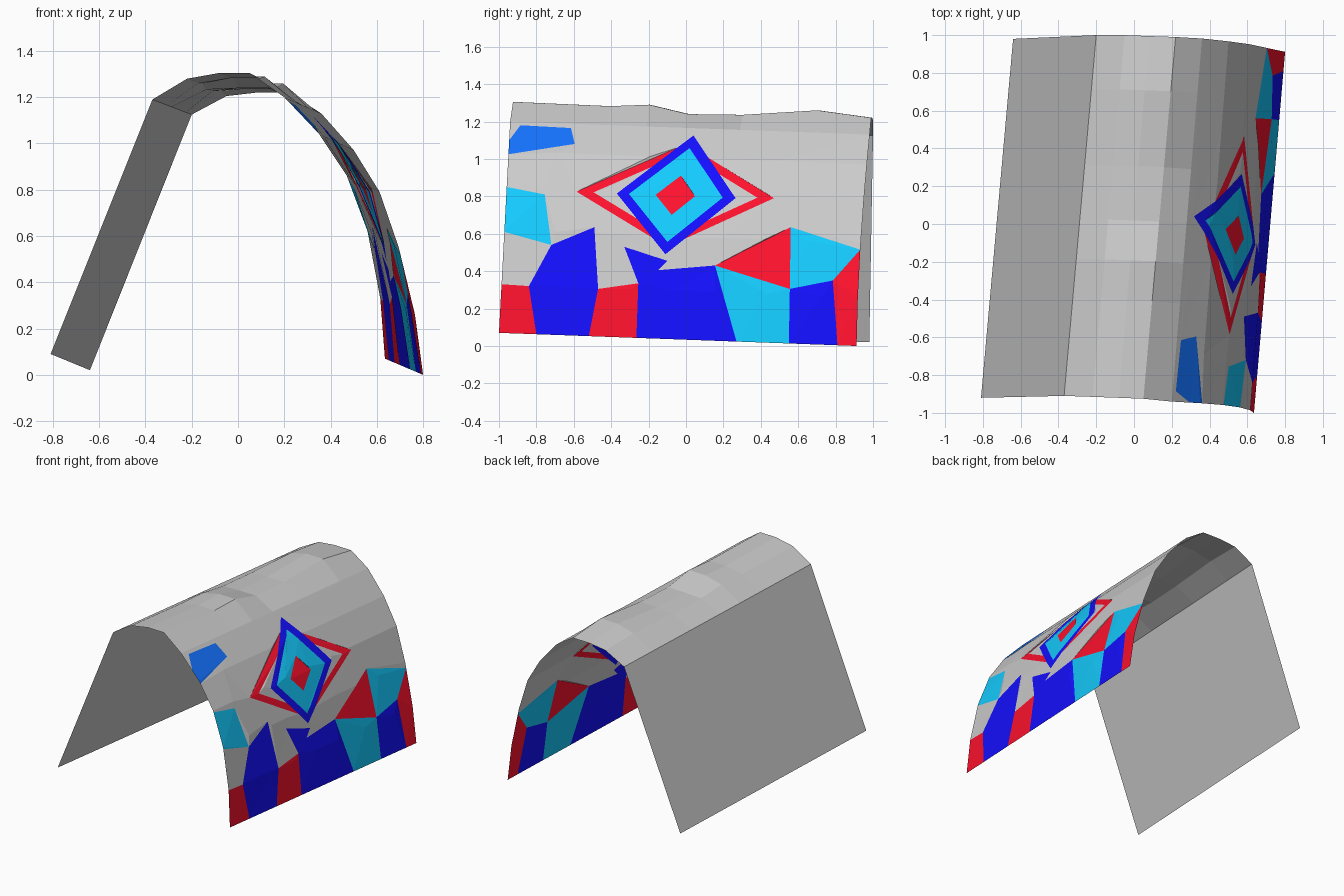
import bpy
import random
from mathutils import Vector
from mathutils.geometry import delaunay_2d_cdt

if "Cube" in bpy.data.objects:
    bpy.data.objects.remove(bpy.data.objects["Cube"])

random.seed(4)


def lerp(a, b, t):
    return a + (b - a) * t


def make_material(name, rgb):
    m = bpy.data.materials.new(name)
    m.diffuse_color = (*rgb, 1)
    m.use_nodes = True
    m.node_tree.nodes["Principled BSDF"].inputs["Base Color"].default_value = m.diffuse_color
    return m


def make_object(name, verts, faces):
    me = bpy.data.meshes.new(name)
    me.from_pydata(verts, [], faces)
    me.update()
    ob = bpy.data.objects.new(name, me)
    bpy.context.collection.objects.link(ob)
    return ob


# Left panel: one flat sloping sheet
make_object("left_panel",
            [(-.81, -.92, .09), (-.37, -.91, 1.19), (-.20, 1.0, 1.125), (-.64, .98, .02)],
            [(0, 1, 2, 3)])

# Crown: strips lofted from front edge to back edge with a sagging ridge
front = [(.20, -.94, 1.20), (.05, -.925, 1.305), (-.08, -.92, 1.305), (-.22, -.915, 1.28), (-.37, -.91, 1.19)]
back = [(.36, .982, 1.13), (.22, .99, 1.22), (.08, .995, 1.22), (-.05, 1.0, 1.205), (-.20, 1.0, 1.125)]
sag_along = [(0, 0), (.27, .0), (.38, .017), (.49, -.024), (.64, -.015), (.85, .027), (1, 0)]
sag_across = [0, 1, 1, .4, 0]
verts, faces = [], []
for t, dz in sag_along:
    for f, b, w in zip(front, back, sag_across):
        p = Vector(f).lerp(Vector(b), t)
        p.z += dz * w
        verts.append(p)
n = len(front)
for i in range(len(sag_along) - 1):
    for j in range(n - 1):
        a = i * n + j
        faces.append((a, a + n, a + n + 1, a + 1))
make_object("crown", verts, faces)

# Right panel: curved sheet, addressed by t (front to back) and v (hem to crown)
LEVELS = [0, .23, .487, .70, .86, 1]
FRONT_X = [.635, .615, .56, .47, .35, .20]
BACK_X = [.80, .765, .695, .612, .50, .36]


def profile(xs, v):
    for k in range(len(LEVELS) - 1):
        if v <= LEVELS[k + 1]:
            break
    return lerp(xs[k], xs[k + 1], (v - LEVELS[k]) / (LEVELS[k + 1] - LEVELS[k]))


def y_ends(z):
    zc = max(z, 0)
    return -1 + .06 * (z - .07) / 1.13, .912 + .07 * (zc / 1.13) ** 1.6


def z_ends(t):
    return lerp(.07, 0, t), lerp(1.20, 1.13, t)


def to_sheet(y, z):
    a, b = y_ends(z)
    t = (y - a) / (b - a)
    t = 0 if t < .015 else 1 if t > .985 else t
    a, b = z_ends(t)
    v = (z - a) / (b - a)
    v = 0 if v < .03 else 1 if v > .985 else v
    return Vector((t, v))


def to_space(t, v):
    z = lerp(*z_ends(t), v)
    x = lerp(profile(FRONT_X, v), profile(BACK_X, v), t)
    return Vector((x, lerp(*y_ends(z), t), z))


red = make_material("red", (1, .006, .027))
blue = make_material("blue", (.007, .005, 1))
cyan = make_material("cyan", (.007, .6, 1))
sky = make_material("sky_blue", (.007, .17, 1))
grey = make_material("cloth_grey", (.8, .8, .8))
mats = [grey, red, blue, cyan, sky]

# Hem patches as (y, z) outlines seen from the right
patches = [
    (red, [(-1, .07), (-.8, .065), (-.84, .32), (-.99, .33)]),
    (blue, [(-.8, .065), (-.52, .058), (-.47, .305), (-.49, .635), (-.72, .54), (-.84, .32)]),
    (red, [(-.52, .058), (-.265, .047), (-.255, .335), (-.47, .305)]),
    (blue, [(-.265, .047), (.27, .025), (.155, .43), (-.15, .405), (-.255, .335)]),
    (blue, [(-.255, .335), (-.15, .405), (-.1, .455), (-.33, .53)]),
    (cyan, [(.27, .025), (.55, .015), (.555, .305), (.155, .43)]),
    (red, [(.155, .43), (.555, .305), (.56, .635)]),
    (cyan, [(.555, .305), (.785, .35), (.91, .515), (.56, .635)]),
    (blue, [(.55, .015), (.81, .005), (.785, .35), (.555, .305)]),
    (red, [(.81, .005), (.912, 0), (.933, .525), (.91, .515), (.785, .35)]),
    (cyan, [(-.971, .61), (-.72, .54), (-.755, .81), (-.96, .85)]),
    (sky, [(-.948, 1.025), (-.595, 1.08), (-.615, 1.165), (-.885, 1.18), (-.945, 1.1)]),
]


def diamond(mat, corners, centre, scale):
    patches.append((mat, [(lerp(centre[0], y, scale), lerp(centre[1], z, scale)) for y, z in corners]))


# Nested diamonds, painted outermost first
wide = [(-.585, .825), (-.1, .53), (.47, .79), (0, 1.08)]
tall = [(-.37, .815), (-.11, .49), (.265, .79), (.04, 1.125)]
diamond(red, wide, (-.05, .805), 1)
diamond(grey, wide, (-.05, .805), .83)
diamond(blue, tall, (-.06, .805), 1)
diamond(cyan, tall, (-.06, .805), .79)
diamond(red, tall, (-.06, .805), .33)

# Triangulate the sheet with every patch outline as a crease
pts, edges, outlines = [], [], []


def add_loop(loop):
    s = len(pts)
    pts.extend(loop)
    edges.extend((s + i, s + (i + 1) % len(loop)) for i in range(len(loop)))


add_loop([Vector((0, 0)), Vector((1, 0)), Vector((1, 1)), Vector((0, 1))])
for mat, poly in patches:
    loop = [to_sheet(y, z) for y, z in poly]
    outlines.append((mat, loop))
    add_loop(loop)
for v in LEVELS[1:-1]:
    for i in range(9):
        t = i / 8
        if 0 < i < 8:
            t += random.uniform(-.03, .03)
        pts.append(Vector((t, v)))


def inside(p, loop):
    hit = False
    for a, b in zip(loop, loop[1:] + loop[:1]):
        if (a.y > p.y) != (b.y > p.y) and p.x < lerp(a.x, b.x, (p.y - a.y) / (b.y - a.y)):
            hit = not hit
    return hit


flat, _, tris, *_ = delaunay_2d_cdt(pts, edges, [], 0, 1e-5)
panel = make_object("right_panel", [to_space(p.x, p.y) for p in flat], [tuple(f) for f in tris])
for m in mats:
    panel.data.materials.append(m)
for poly, tri in zip(panel.data.polygons, tris):
    c = sum((flat[i] for i in tri), Vector((0, 0))) / len(tri)
    for mat, loop in outlines:
        if inside(c, loop):
            poly.material_index = mats.index(mat)
